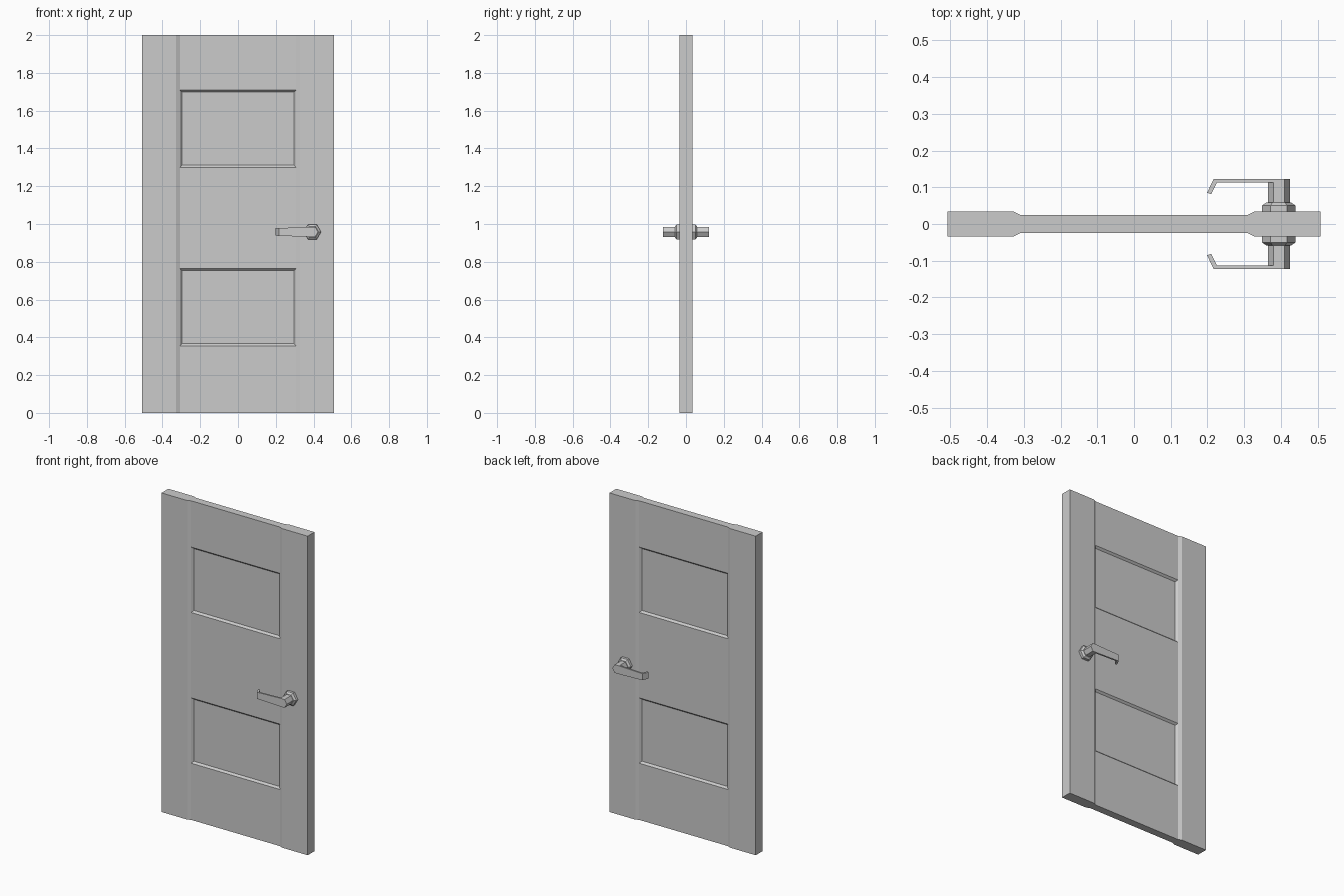
import bpy
import bmesh
from math import cos, sin, pi

cube = bpy.data.objects.get("Cube")
if cube:
    bpy.data.objects.remove(cube, do_unlink=True)

grey = bpy.data.materials.new("plain grey")
grey.use_nodes = True
colour = (0.6, 0.6, 0.6, 1)
grey.diffuse_color = colour
grey.node_tree.nodes["Principled BSDF"].inputs["Base Color"].default_value = colour


def finish(bm, name):
    bmesh.ops.recalc_face_normals(bm, faces=bm.faces)
    mesh = bpy.data.meshes.new(name)
    bm.to_mesh(mesh)
    bm.free()
    mesh.materials.append(grey)
    obj = bpy.data.objects.new(name, mesh)
    bpy.context.collection.objects.link(obj)
    return obj


def loft(bm, rings):
    """Skin a stack of matching rings of points and cap both ends."""
    loops = [[bm.verts.new(p) for p in ring] for ring in rings]
    n = len(loops[0])
    for a, b in zip(loops, loops[1:]):
        for i in range(n):
            j = (i + 1) % n
            bm.faces.new((a[i], a[j], b[j], b[i]))
    bm.faces.new(loops[0])
    bm.faces.new(loops[-1])


# Door leaf: thick stiles and a thinner middle, with sunk panels in two bands
half = [(0.507, 0.034), (0.328, 0.034), (0.308, 0.024)]
back = half + [(-x, y) for x, y in reversed(half)]
plan = back + [(x, -y) for x, y in reversed(back)]
bands = [(0.355, 0.765), (1.30, 1.71)]
levels = [0, *bands[0], *bands[1], 2]
bm = bmesh.new()
loft(bm, [[(x, y, z) for x, y in plan] for z in levels])
bmesh.ops.recalc_face_normals(bm, faces=bm.faces)
panels = []
for f in bm.faces:
    c = f.calc_center_median()
    if abs(f.normal.y) > 0.99 and abs(c.x) < 0.1 and any(a < c.z < b for a, b in bands):
        panels.append(f)
bmesh.ops.inset_individual(bm, faces=panels, thickness=0.016, depth=-0.012)
finish(bm, "door_leaf")

# Handles, one on each side of the leaf
HX, HZ = 0.394, 0.958


def hexagon(radius, y):
    return [(HX + radius * cos(i * pi / 3), y, HZ + radius * sin(i * pi / 3))
            for i in range(6)]


lever_plan = [(0.38, 0.123), (0.217, 0.123), (0.199, 0.085),
              (0.210, 0.081), (0.226, 0.113), (0.38, 0.113)]


def lever_edge(sign):
    return [(x, s * y, HZ + sign * (0.02 + 0.006 * (x - 0.2) / 0.18))
            for x, y in lever_plan]


for s, side in ((-1, "front"), (1, "back")):
    bm = bmesh.new()
    loft(bm, [hexagon(0.046, s * 0.034), hexagon(0.046, s * 0.05), hexagon(0.033, s * 0.059)])
    finish(bm, side + "_rosette")

    bm = bmesh.new()
    loft(bm, [hexagon(0.03, s * 0.055), hexagon(0.03, s * 0.123)])
    finish(bm, side + "_spindle")

    bm = bmesh.new()
    loft(bm, [lever_edge(-1), lever_edge(1)])
    finish(bm, side + "_lever")
